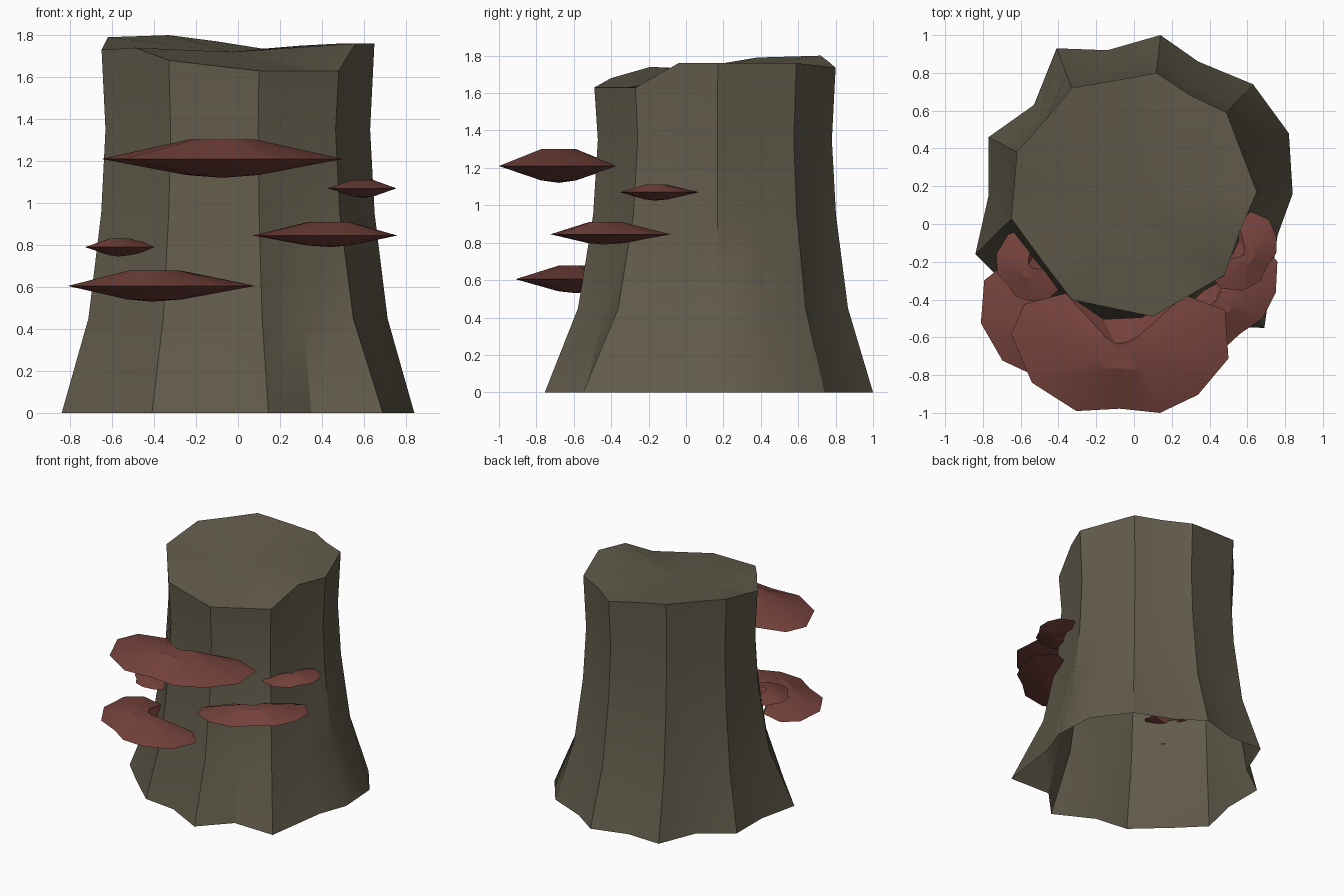
import bpy, bmesh, math

if "Cube" in bpy.data.objects:
    bpy.data.objects.remove(bpy.data.objects["Cube"])


def material(name, rgb):
    m = bpy.data.materials.new(name)
    m.diffuse_color = (*rgb, 1)
    m.use_nodes = True
    m.node_tree.nodes["Principled BSDF"].inputs["Base Color"].default_value = m.diffuse_color
    return m


bark = material("dull_bark", (0.12, 0.105, 0.07))
red = material("fungus_red", (0.18, 0.055, 0.045))


def bridge(bm, lower, upper):
    n = len(lower)
    for i in range(n):
        j = (i + 1) % n
        bm.faces.new((lower[i], lower[j], upper[j], upper[i]))


def fan(bm, ring, co, up=True):
    c = bm.verts.new(co)
    n = len(ring)
    for i in range(n):
        a, b = ring[i], ring[(i + 1) % n]
        bm.faces.new((a, b, c) if up else (b, a, c))


def finish(bm, name, mat, angle):
    me = bpy.data.meshes.new(name)
    bm.to_mesh(me)
    bm.free()
    ob = bpy.data.objects.new(name, me)
    bpy.context.collection.objects.link(ob)
    me.materials.append(mat)
    bpy.ops.object.select_all(action='DESELECT')
    ob.select_set(True)
    bpy.context.view_layer.objects.active = ob
    bpy.ops.object.shade_smooth_by_angle(angle=math.radians(angle))
    return ob


# Trunk: root outline blended into a jagged broken top, open underneath
root = [(.84, .16), (.82, .48), (.63, .74), (.34, .86), (.14, 1.0), (-.14, .92),
        (-.41, .93), (-.53, .63), (-.77, .46), (-.77, .15), (-.84, -.16), (-.66, -.34),
        (-.41, -.57), (-.15, -.6), (.145, -.755), (.35, -.54), (.69, -.55), (.76, -.06)]
rim = [(.65, .17, 1.76), (.57, .38, 1.76), (.49, .59, 1.76), (.30, .68, 1.75),
       (.12, .80, 1.735), (-.10, .76, 1.77), (-.33, .72, 1.80), (-.47, .55, 1.795),
       (-.62, .38, 1.79), (-.635, .20, 1.76), (-.65, .03, 1.73), (-.49, -.19, 1.74),
       (-.33, -.40, 1.68), (-.12, -.445, 1.655), (.10, -.49, 1.63), (.29, -.38, 1.63),
       (.48, -.27, 1.63), (.56, -.04, 1.76)]
CX, CY = -.03, .13
bm = bmesh.new()
rings = []
for z, t, s in [(0, 1, 1), (.45, .33, 1), (.95, .06, .985), (1.35, 0, .97), (None, 0, 1)]:
    ring = []
    for (bx, by), (tx, ty, tz) in zip(root, rim):
        x, y = tx + (bx - tx) * t, ty + (by - ty) * t
        ring.append(bm.verts.new((CX + (x - CX) * s, CY + (y - CY) * s,
                                  tz if z is None else z)))
    rings.append(ring)
for a, b in zip(rings, rings[1:]):
    bridge(bm, a, b)
fan(bm, rings[-1], (CX, CY, 1.72))
finish(bm, "stump_trunk", bark, 30)

# Bracket fungi: lens shapes with a kidney outline (u along the bark, v outward)
outline = [(.37, 1), (.72, .7), (1, .1), (.97, -.7), (.6, -.95), (.2, -.58), (-.15, -.55),
           (-.5, -.98), (-.88, -.8), (-1, -.3), (-.81, .5), (-.4, .97), (0, .93)]


def bracket(name, x, y, z, angle, hu, hv, up, down):
    c, s = math.cos(math.radians(angle)), math.sin(math.radians(angle))
    bm = bmesh.new()

    def ring(k, h):
        return [bm.verts.new((x + k * (-s * u * hu + c * v * hv),
                              y + k * (c * u * hu + s * v * hv), h))
                for u, v in outline]
    low, edge, top = ring(.3, z - down * .85), ring(1, z), ring(.28, z + up)
    bridge(bm, low, edge)
    bridge(bm, edge, top)
    fan(bm, top, (x, y, z + up * .93))
    fan(bm, low, (x, y, z - down), up=False)
    # winding reversed by the local frame is put right here
    bmesh.ops.recalc_face_normals(bm, faces=bm.faces[:])
    finish(bm, name, red, 20)


bracket("large_bracket_fungus", -.075, -.68, 1.21, -90, .575, .32, .092, .09)
bracket("lower_left_bracket_fungus", -.41, -.59, .605, -118, .475, .26, .073, .075)
bracket("right_bracket_fungus", .44, -.44, .845, -50, .40, .20, .065, .055)
bracket("small_left_bracket_fungus", -.57, -.235, .79, -140, .20, .14, .04, .045)
bracket("small_right_bracket_fungus", .60, -.165, 1.07, -28, .22, .13, .04, .045)
